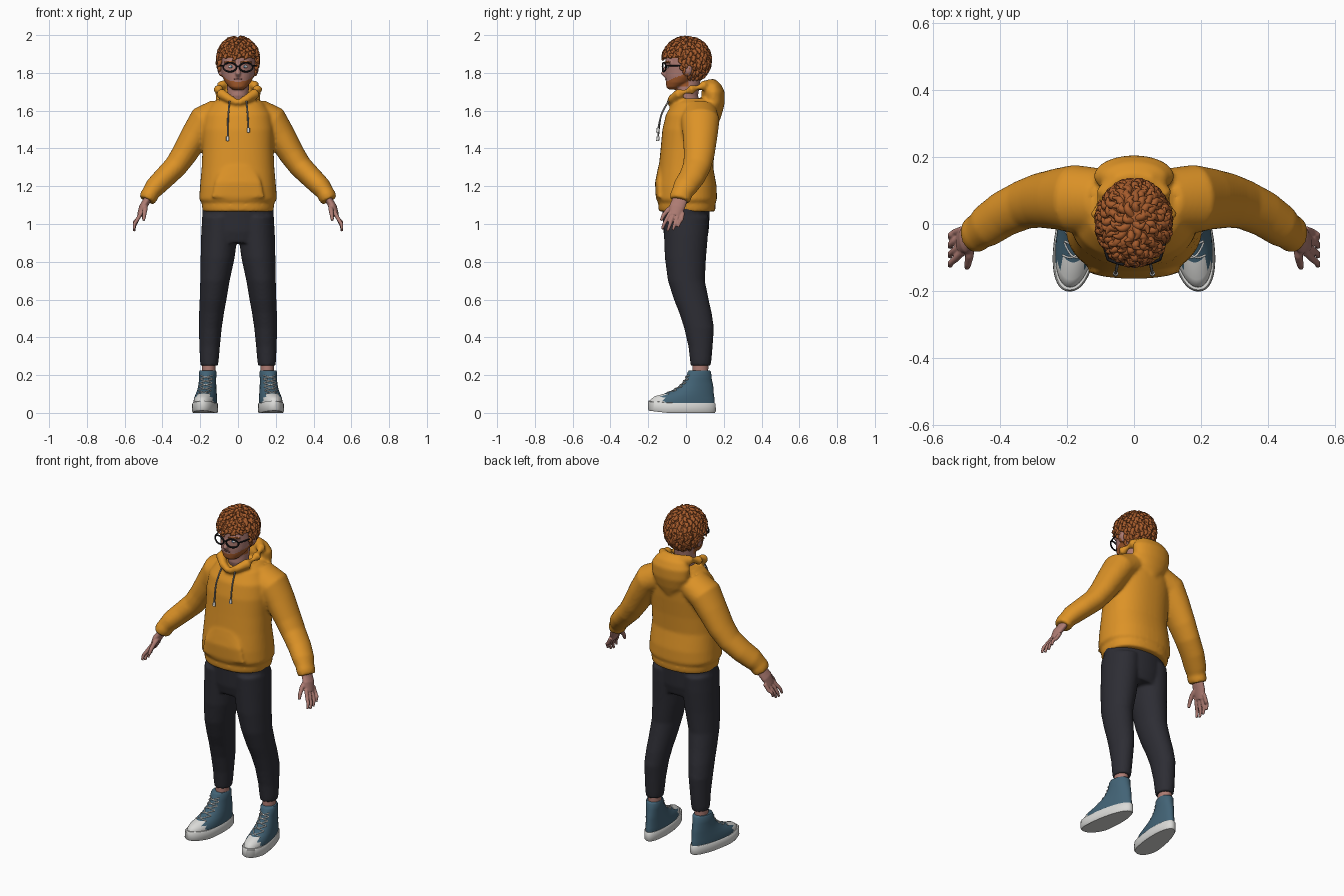
import bpy, bmesh, math, random
from mathutils import Vector

if "Cube" in bpy.data.objects:
    bpy.data.objects.remove(bpy.data.objects["Cube"])
random.seed(4)


def material(name, rgb):
    m = bpy.data.materials.new(name)
    m.use_nodes = True
    m.diffuse_color = (*rgb, 1)
    m.node_tree.nodes["Principled BSDF"].inputs["Base Color"].default_value = (*rgb, 1)
    return m


ORANGE = material("hoodie orange", (0.72, 0.29, 0.02))
GINGER = material("ginger hair", (0.38, 0.105, 0.025))
CHARCOAL = material("charcoal cloth", (0.026, 0.026, 0.034))
SKIN = material("skin", (0.42, 0.2, 0.17))
TEAL = material("teal canvas", (0.055, 0.125, 0.18))
WHITE = material("white rubber", (0.7, 0.7, 0.68))
BLACK = material("black frame", (0.01, 0.01, 0.012))
LIP = material("lip", (0.26, 0.1, 0.1))
GREY = material("grey cord", (0.25, 0.24, 0.23))
IRIS = material("blue iris", (0.07, 0.16, 0.28))


def link(name, data, *mats):
    ob = bpy.data.objects.new(name, data)
    bpy.context.collection.objects.link(ob)
    for m in mats:
        data.materials.append(m)
    return ob


def finish(ob, *mats, angle=60):
    """Bake modifiers and curves into a smooth mesh object."""
    dg = bpy.context.evaluated_depsgraph_get()
    me = bpy.data.meshes.new_from_object(ob.evaluated_get(dg))
    name = ob.name
    bpy.data.objects.remove(ob)
    me.materials.clear()
    new = link(name, me, *mats)
    for p in me.polygons:
        p.use_smooth = True
        p.material_index = 0
    me.set_sharp_from_angle(angle=math.radians(angle))
    return new


def loft(bm, rings, n=32, power=2.0):
    """Skin closed superellipse rings given as centre, axis, axis."""
    loops = []
    for c, u, v in rings:
        loop = []
        for i in range(n):
            a = 2 * math.pi * i / n
            ca, sa = math.cos(a), math.sin(a)
            cu = math.copysign(abs(ca) ** (2 / power), ca)
            sv = math.copysign(abs(sa) ** (2 / power), sa)
            loop.append(bm.verts.new(c + u * cu + v * sv))
        loops.append(loop)
    for a, b in zip(loops, loops[1:]):
        for i in range(n):
            j = (i + 1) % n
            bm.faces.new((a[i], a[j], b[j], b[i]))
    bm.faces.new(loops[0][::-1])
    bm.faces.new(loops[-1])


def column(bm, rows, x=0, **kw):
    """Stack of level rings: z, centre y, half width, half depth."""
    loft(bm, [(Vector((x, cy, z)), Vector((rx, 0, 0)), Vector((0, ry, 0)))
              for z, cy, rx, ry in rows], **kw)


def limb(bm, rows, side=1, deep=1.0, n=20):
    """Tube through x, y, z, radius; deep widens it front to back."""
    pts = [Vector((r[0] * side, r[1], r[2])) for r in rows]
    rings = []
    for i, r in enumerate(rows):
        t = (pts[min(i + 1, len(pts) - 1)] - pts[max(i - 1, 0)]).normalized()
        ref = Vector((0, 1, 0)) if abs(t.y) < 0.85 else Vector((0, 0, 1))
        v = (ref - t * ref.dot(t)).normalized()
        rings.append((pts[i], t.cross(v) * r[3], v * r[3] * deep))
    loft(bm, rings, n)


def solid(name, bm, *mats, voxel=0, smooth=4, angle=60):
    bmesh.ops.recalc_face_normals(bm, faces=bm.faces[:])
    me = bpy.data.meshes.new(name)
    bm.to_mesh(me)
    bm.free()
    ob = link(name, me)
    if voxel:
        mod = ob.modifiers.new("fuse", 'REMESH')
        mod.mode, mod.voxel_size = 'VOXEL', voxel
        mod = ob.modifiers.new("soften", 'SMOOTH')
        mod.factor, mod.iterations = 0.5, smooth
    return finish(ob, *mats, angle=angle)


def wire(name, paths, depth, mat, cyclic=False):
    cu = bpy.data.curves.new(name, 'CURVE')
    cu.dimensions, cu.bevel_depth, cu.bevel_resolution = '3D', depth, 2
    cu.resolution_u, cu.use_fill_caps = 4, True
    for path in paths:
        s = cu.splines.new('NURBS')
        s.points.add(len(path) - 1)
        for p, q in zip(s.points, path):
            p.co = (*q[:3], 1)
            p.radius = q[3] if len(q) > 3 else 1
        s.order_u, s.use_endpoint_u, s.use_cyclic_u = 3, True, cyclic
    return finish(link(name, cu), mat)


def ball(name, loc, size, mat):
    bm = bmesh.new()
    bmesh.ops.create_uvsphere(bm, u_segments=20, v_segments=12, radius=1)
    for v in bm.verts:
        v.co = Vector(loc) + v.co * Vector(size)
    return solid(name, bm, mat)


# Hoodie: torso, hem, pocket, sleeves, cuffs, collar and hanging hood
bm = bmesh.new()
column(bm, [(1.065, .005, .186, .148), (1.1, .005, .192, .153), (1.108, .005, .19, .15),
            (1.13, .003, .206, .161), (1.2, .002, .201, .16), (1.3, 0, .192, .144),
            (1.4, .009, .188, .143), (1.5, .02, .19, .145), (1.58, .033, .18, .139),
            (1.64, .045, .14, .115), (1.665, .055, .1, .09)], n=48, power=2.3)
column(bm, [(1.14, -.14, .14, .02), (1.22, -.142, .125, .022), (1.31, -.126, .08, .02)])
for s in (1, -1):
    limb(bm, [(.1, .07, 1.585, .08), (.18, .075, 1.545, .085), (.225, .075, 1.47, .077),
              (.285, .07, 1.37, .068), (.33, .058, 1.305, .062), (.39, .03, 1.245, .058),
              (.44, -.005, 1.195, .054), (.462, -.022, 1.165, .046), (.47, -.027, 1.15, .048),
              (.482, -.033, 1.125, .044)], s, 1.2, 32)
    limb(bm, [(0, -.088, 1.64, .016), (.045, -.075, 1.662, .022), (.09, -.035, 1.69, .028),
              (.104, .03, 1.712, .028), (.09, .09, 1.732, .026), (.045, .135, 1.742, .026),
              (0, .145, 1.742, .026)], s)
column(bm, [(1.53, .152, .035, .02), (1.58, .152, .085, .038), (1.64, .147, .116, .058),
            (1.7, .143, .12, .062), (1.74, .14, .095, .045), (1.757, .14, .06, .025)])
solid("hoodie", bm, ORANGE, voxel=.009)

# Trousers
bm = bmesh.new()
column(bm, [(.9, 0, .17, .105), (.96, 0, .19, .12), (1.1, 0, .188, .128)], n=48)
for s in (1, -1):
    rows = [(.25, .152, .078, .046, .053), (.28, .152, .078, .05, .057),
            (.35, .15, .077, .054, .064), (.45, .147, .069, .061, .079),
            (.53, .14, .05, .066, .086), (.6, .132, .028, .071, .092),
            (.7, .122, .002, .078, .098), (.82, .108, -.003, .09, .109),
            (.95, .098, 0, .097, .117), (1.04, .095, 0, .095, .12)]
    loft(bm, [(Vector((s * x, cy, z)), Vector((rx, 0, 0)), Vector((0, ry, 0)))
              for z, x, cy, rx, ry in rows])
solid("trousers", bm, CHARCOAL, voxel=.009, smooth=3)

# Feet and hands
UPPER = [(.03, -.022, .057, .172), (.06, -.018, .058, .17), (.08, -.008, .057, .158),
         (.1, .016, .054, .131), (.125, .042, .05, .104), (.15, .058, .048, .085),
         (.18, .066, .047, .07), (.215, .071, .049, .062), (.224, .071, .044, .056)]


def foot(co, s):
    """Place a shoe point, with toes wider and turned outward."""
    x, y, z = co
    lift = .012 * max(0, (-.1 - y) / .1)
    return Vector((s * (x * (1 - .8 * y) + .16 + (.07 - y) * .12), y, z + lift))


def instep(x, z):
    """Point on the front slope of the shoe."""
    for a, b in zip(UPPER, UPPER[1:]):
        if a[0] <= z <= b[0]:
            k = (z - a[0]) / (b[0] - a[0])
            _, cy, rx, ry = [p + (q - p) * k for p, q in zip(a, b)]
            return (x, cy - ry * math.sqrt(1 - (x / rx) ** 2) - .003, z)


for s, side in ((1, "left"), (-1, "right")):
    bm = bmesh.new()
    column(bm, UPPER, n=64)
    for v in bm.verts:
        v.co = foot(v.co, s)
    shoe = solid(side + "_shoe", bm, TEAL, WHITE)
    for p in shoe.data.polygons:
        p.material_index = int(p.center.y < -.115 and p.center.z < .115)
    bm = bmesh.new()
    column(bm, [(0, -.022, .058, .174), (.008, -.022, .063, .18), (.048, -.022, .062, .179),
                (.053, -.022, .058, .175)], n=64, power=2.2)
    for v in bm.verts:
        v.co = foot(v.co, s)
    solid(side + "_sole", bm, WHITE, angle=40)
    laces = []
    for i in range(5):
        z = .1 + i * .02
        for d in (1, -1):
            laces.append([foot(instep(d * x, z + .018 * k), s) for x, k in
                          ((-.032, 0), (-.015, .3), (0, .5), (.015, .7), (.032, 1))])
    wire(side + "_laces", laces, .003, WHITE)
    bm = bmesh.new()
    column(bm, [(.2, .075, .036, .042), (.28, .077, .036, .042)], x=s * .155)
    solid(side + "_ankle", bm, SKIN)

    bm = bmesh.new()
    limb(bm, [(.465, -.027, 1.17, .022), (.485, -.035, 1.12, .02), (.503, -.047, 1.09, .021),
              (.52, -.058, 1.045, .015)], s, 2.0)
    for i in range(4):
        y, drop = -.093 + i * .025, (.01, 0, .005, .022)[i]
        limb(bm, [(.512, y * .9, 1.06, .011), (.535, y * 1.08 - .005, 1.02, .0105),
                  (.548, y * 1.12 - .012, .99 + drop, .0095),
                  (.55, y * 1.12 - .022, .962 + drop, .007)], s, n=12)
    limb(bm, [(.49, -.055, 1.1, .014), (.492, -.095, 1.075, .013), (.497, -.12, 1.045, .011),
              (.5, -.132, 1.018, .008)], s, n=12)
    solid(side + "_hand", bm, SKIN, voxel=.004, smooth=3)

# Head and neck with nose and ears; beard by position
bm = bmesh.new()
column(bm, [(1.6, .025, .055, .055), (1.68, .004, .056, .06), (1.78, .015, .06, .065)])
column(bm, [(1.712, -.064, .028, .028), (1.725, -.058, .047, .046), (1.75, -.036, .068, .071),
            (1.78, -.012, .083, .097), (1.83, 0, .092, .109), (1.88, .005, .093, .113),
            (1.94, .005, .08, .095), (1.975, .005, .04, .05)])
limb(bm, [(0, -.098, 1.845, .008), (0, -.113, 1.815, .011), (0, -.12, 1.797, .014),
          (0, -.108, 1.784, .01)])
for s in (1, -1):
    limb(bm, [(.09, .005, 1.785, .008), (.098, .012, 1.81, .011), (.1, .018, 1.84, .009)], s, 1.8)
    limb(bm, [(.01, -.1, 1.853, .008), (.04, -.096, 1.858, .009), (.068, -.078, 1.853, .008)], s)
head = solid("head", bm, SKIN, GINGER, voxel=.005, smooth=3)
for p in head.data.polygons:
    x, y, z = p.center
    beard = 1.71 < z < 1.757 + (y + .1) * .4 and y < .012 and not (y > -.045 and z < 1.728)
    p.material_index = int(beard)

# Face details and glasses
ball("mouth", (0, -.104, 1.768), (.022, .007, .005), LIP)
frames = []
for s, side in ((1, "left"), (-1, "right")):
    ball(side + "_eye", (s * .036, -.093, 1.833), (.014, .012, .009), WHITE)
    ball(side + "_iris", (s * .036, -.101, 1.833), (.006, .005, .006), IRIS)
    wire(side + "_brow", [[(s * .014, -.111, 1.854), (s * .04, -.107, 1.862),
                           (s * .07, -.084, 1.855)]], .005, GINGER)
    rim = []
    for i in range(20):
        a = math.tau * i / 20
        x = .043 + .035 * math.cos(a)
        rim.append((s * x, -.124 + 3 * x * x, 1.83 + .024 * math.sin(a)))
    frames.append(rim)
    wire(side + "_temple", [[(s * .078, -.105, 1.838), (s * .095, -.06, 1.838),
                             (s * .103, .015, 1.836)]], .004, BLACK)
wire("glasses_rims", frames, .0045, BLACK, cyclic=True)
wire("glasses_bridge", [[(-.01, -.123, 1.834), (0, -.127, 1.838), (.01, -.123, 1.834)]], .004, BLACK)

# Hair: a cap under many tapered curls
CENTRE, SIZE = Vector((0, .003, 1.868)), Vector((.104, .122, .117))


def hairline(y):
    return 1.874 - .11 * min(1, max(0, (y + .055) / .085))


bm = bmesh.new()
bmesh.ops.create_uvsphere(bm, u_segments=48, v_segments=32, radius=1)
for v in bm.verts:
    v.co = CENTRE + v.co * SIZE
bmesh.ops.delete(bm, geom=[v for v in bm.verts if v.co.z < hairline(v.co.y)], context='VERTS')
solid("hair_cap", bm, GINGER)
curls, count = [], 330
for i in range(count):
    h = 1 - 2 * (i + .5) / count
    a = i * math.pi * (3 - math.sqrt(5))
    d = Vector((math.cos(a) * math.sqrt(1 - h * h), math.sin(a) * math.sqrt(1 - h * h), h))
    root = CENTRE + d * SIZE
    if root.z < hairline(root.y) + .012:
        continue
    down = (Vector((0, 0, -1)) + d * d.z).normalized()
    across = d.cross(down) * random.choice((-1, 1))
    long = random.uniform(.6, 1.1) * (.7 if root.y < -.05 else 1)
    curls.append([(*(root + (d * out + down * fall * long + across * swing) * .01), r)
                  for out, fall, swing, r in ((-1, -1, 0, .8), (.1, .3, .8, 1),
                                              (.4, 2, 1.2, .8), (random.uniform(.3, 1.2), 3.2, -.3, .2))])
wire("hair_curls", curls, .0125, GINGER)

# Drawstrings with pale tips
for s, side, end in ((1, "left", 1.5), (-1, "right", 1.455)):
    wire(side + "_drawstring", [[(s * .045, -.092, 1.65), (s * .05, -.125, 1.6),
                                 (s * .054, -.141, 1.54), (s * .055, -.148, end)]], .0045, GREY)
    wire(side + "_cord_tip", [[(s * .055, -.147, end + .008), (s * .055, -.15, end - .016)]],
         .008, WHITE)
